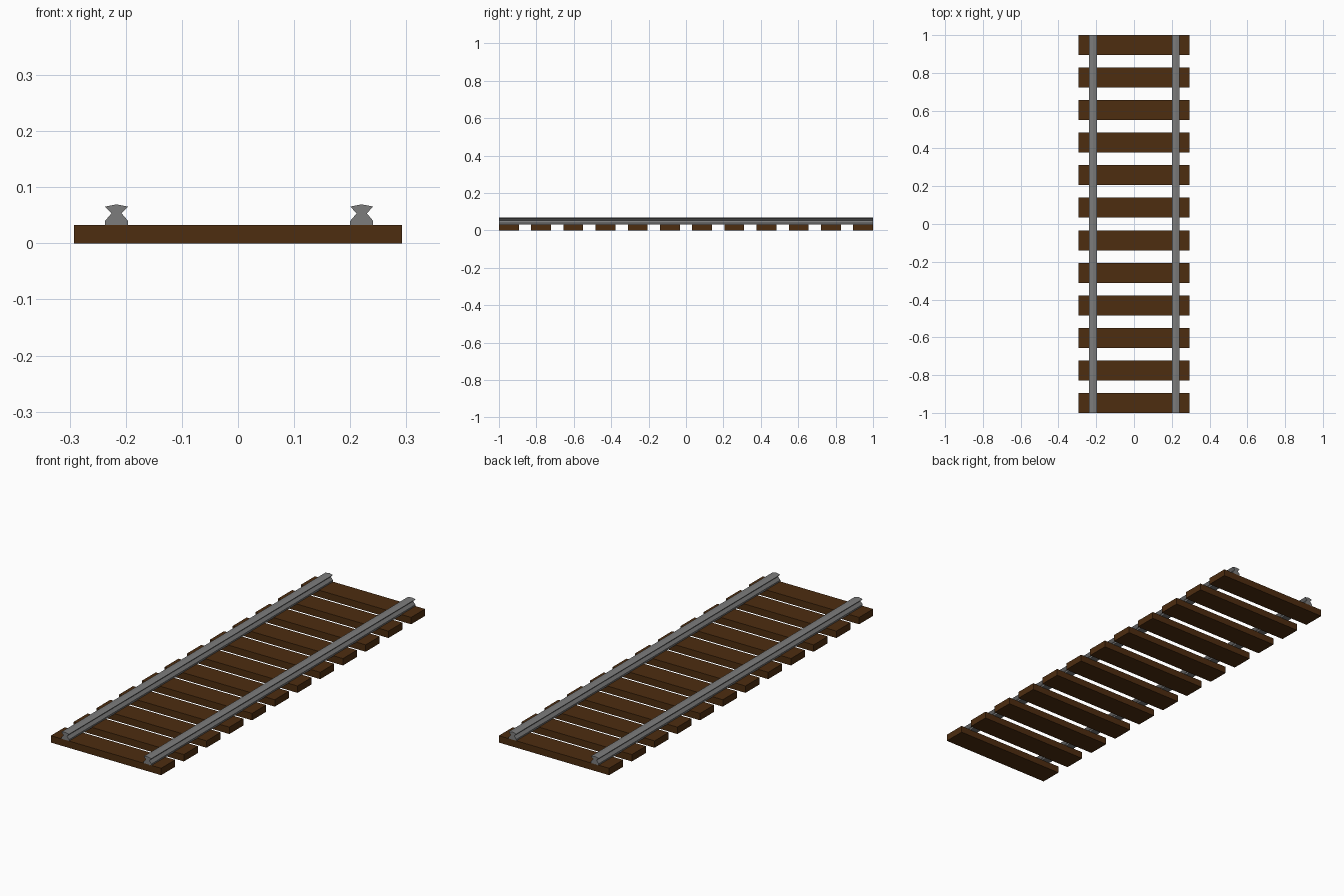
import bpy, bmesh

if "Cube" in bpy.data.objects:
    bpy.data.objects.remove(bpy.data.objects["Cube"])


def make_object(name, bm, mat=None):
    bmesh.ops.recalc_face_normals(bm, faces=bm.faces)
    mesh = bpy.data.meshes.new(name)
    bm.to_mesh(mesh)
    bm.free()
    obj = bpy.data.objects.new(name, mesh)
    bpy.context.collection.objects.link(obj)
    if mat:
        mesh.materials.append(mat)
    return obj


def material(name, rgb):
    mat = bpy.data.materials.new(name)
    mat.diffuse_color = (*rgb, 1)
    mat.use_nodes = True
    mat.node_tree.nodes["Principled BSDF"].inputs["Base Color"].default_value = mat.diffuse_color
    return mat


wood = material("wood", (0.075, 0.026, 0.005))
steel = material("steel", (0.2, 0.2, 0.2))

# Wooden sleepers, evenly spaced along the track
COUNT, WIDTH, HEIGHT, LENGTH = 12, 0.106, 0.033, 0.585
pitch = (2 - WIDTH) / (COUNT - 1)
for i in range(COUNT):
    bm = bmesh.new()
    bmesh.ops.create_cube(bm, size=1)
    bmesh.ops.scale(bm, vec=(LENGTH, WIDTH, HEIGHT), verts=bm.verts)
    y = -1 + WIDTH / 2 + i * pitch
    bmesh.ops.translate(bm, vec=(0, y, HEIGHT / 2), verts=bm.verts)
    make_object(f"sleeper_{i + 1}", bm, wood)

# Rails: half profile (foot, waist, head), mirrored and extruded along y
half = [(0.0205, 0.031), (0.0205, 0.040), (0.009, 0.0535), (0.0205, 0.0655)]
profile = half + [(0, 0.0695)] + [(-x, z) for x, z in reversed(half)]
for name, cx in (("left_rail", -0.2165), ("right_rail", 0.2205)):
    bm = bmesh.new()
    face = bm.faces.new([bm.verts.new((cx + x, -1, z)) for x, z in profile])
    ext = bmesh.ops.extrude_face_region(bm, geom=[face], use_keep_orig=True)
    verts = [g for g in ext["geom"] if isinstance(g, bmesh.types.BMVert)]
    bmesh.ops.translate(bm, vec=(0, 2, 0), verts=verts)
    make_object(name, bm, steel)
